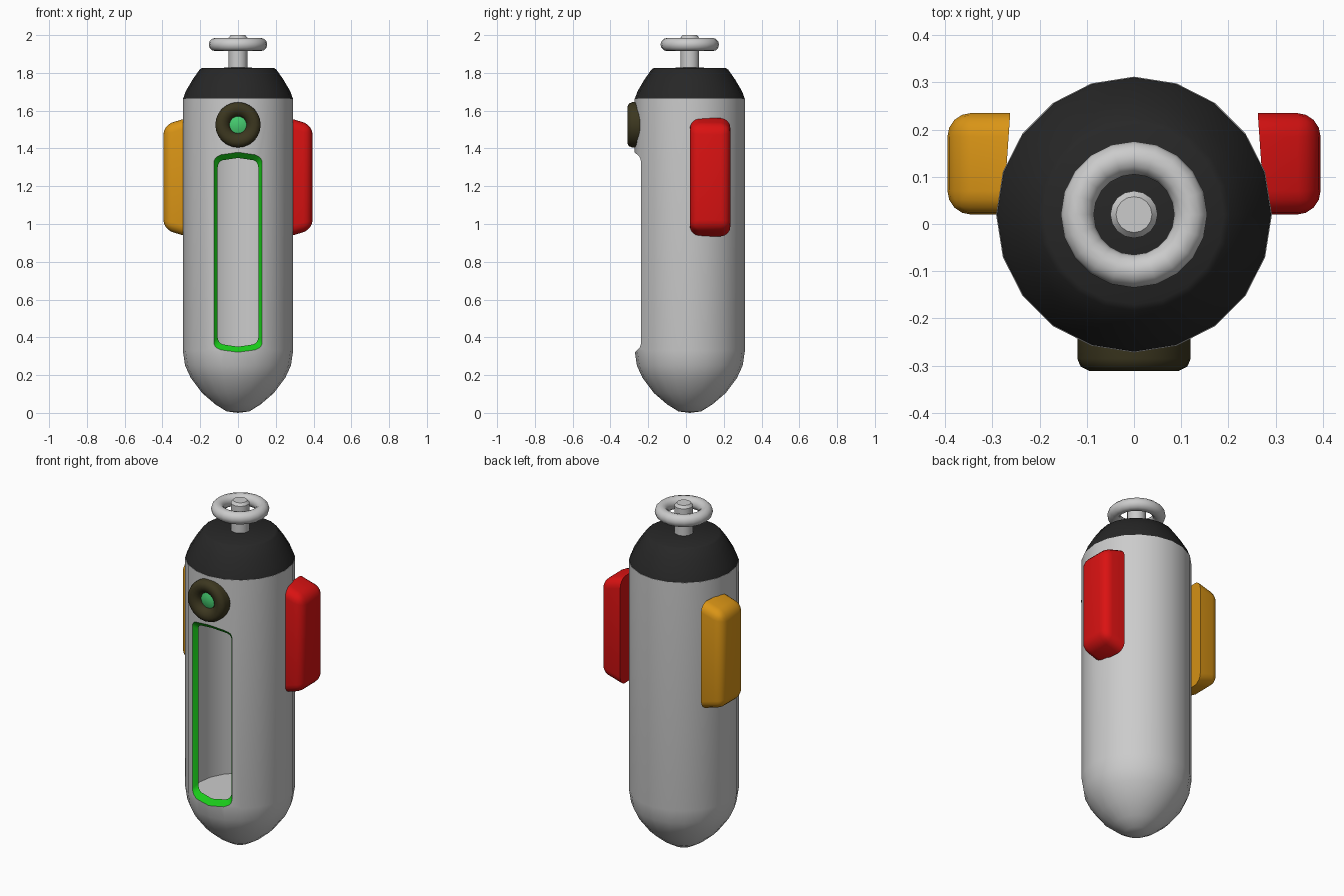
import bpy, bmesh, math
from mathutils import Matrix, Vector

if "Cube" in bpy.data.objects:
    bpy.data.objects.remove(bpy.data.objects["Cube"])

AXIS_Y = 0.02   # the body axis sits slightly behind the origin


def material(name, rgb):
    m = bpy.data.materials.new(name)
    m.diffuse_color = (*rgb, 1)
    m.use_nodes = True
    m.node_tree.nodes["Principled BSDF"].inputs["Base Color"].default_value = m.diffuse_color
    return m


GREY = material("grey", (0.8, 0.8, 0.8))
GREEN = material("bright_green", (0.01, 0.6, 0.01))
BLACK = material("black", (0.02, 0.02, 0.02))
OLIVE = material("dark_olive", (0.045, 0.038, 0.014))
LENS = material("lens_green", (0.06, 0.6, 0.16))
RED = material("red", (0.7, 0.006, 0.006))
AMBER = material("amber", (0.7, 0.3, 0.008))


def finish(name, bm, mats=(), angle=35):
    bmesh.ops.recalc_face_normals(bm, faces=bm.faces)
    mesh = bpy.data.meshes.new(name)
    bm.to_mesh(mesh)
    bm.free()
    for m in mats:
        mesh.materials.append(m)
    ob = bpy.data.objects.new(name, mesh)
    bpy.context.collection.objects.link(ob)
    smooth(ob, angle)
    return ob


def activate(ob):
    bpy.ops.object.select_all(action='DESELECT')
    ob.select_set(True)
    bpy.context.view_layer.objects.active = ob


def smooth(ob, angle):
    activate(ob)
    bpy.ops.object.shade_smooth_by_angle(angle=math.radians(angle))


def lathe(name, profile, mats=(), steps=20, matrix=None, angle=35):
    """Spin (radius, height) points round z, then place the result."""
    bm = bmesh.new()
    vs = [bm.verts.new((r, 0, z)) for r, z in profile]
    es = [bm.edges.new(p) for p in zip(vs, vs[1:])]
    bmesh.ops.spin(bm, geom=vs + es, axis=(0, 0, 1), cent=(0, 0, 0),
                   angle=math.tau, steps=steps, use_duplicate=False)
    bmesh.ops.remove_doubles(bm, verts=bm.verts, dist=1e-4)
    bm.transform(matrix or Matrix.Translation((0, AXIS_Y, 0)))
    return finish(name, bm, mats, angle)


def hexahedron(bottom, top):
    """Box between two four-point loops."""
    bm = bmesh.new()
    a = [bm.verts.new(p) for p in bottom]
    b = [bm.verts.new(p) for p in top]
    bm.faces.new(a)
    bm.faces.new(b)
    for i in range(4):
        j = (i + 1) % 4
        bm.faces.new((a[i], a[j], b[j], b[i]))
    return bm


def subtract(ob, cutter):
    activate(ob)
    mod = ob.modifiers.new("cut", 'BOOLEAN')
    mod.operation = 'DIFFERENCE'
    mod.solver = 'EXACT'
    mod.object = cutter
    bpy.ops.object.modifier_apply(modifier=mod.name)
    bpy.data.objects.remove(cutter)


# Hollow body with a rounded bottom
body = lathe("body", [(0, 0), (0.06, 0.008), (0.12, 0.045), (0.19, 0.105),
                      (0.25, 0.185), (0.28, 0.25), (0.292, 0.33),
                      (0.292, 1.665), (0, 1.665)], (GREY, GREEN))
subtract(body, lathe("cavity_cutter", [(0, 0.28), (0.26, 0.28), (0.26, 1.63), (0, 1.63)],
                     (GREY, GREEN)))


# Front window with sloping green edges
def window_loop(y, x, z0, z1):
    return [(-x, y, z0), (x, y, z0), (x, y, z1), (-x, y, z1)]


bm = hexahedron(window_loop(-0.34, 0.21, 0.256, 1.444), window_loop(-0.2, 0.097, 0.388, 1.312))
sides = [e for e in bm.edges if abs(e.verts[0].co.y - e.verts[1].co.y) > 0.1]
bmesh.ops.bevel(bm, geom=sides, offset=0.02, segments=3, profile=0.5, affect='EDGES')
for f in bm.faces:
    f.material_index = 1
subtract(body, finish("window_cutter", bm, (GREY, GREEN)))
smooth(body, 35)

# Black shoulder cap
lathe("top_cap", [(0, 1.66), (0.292, 1.66), (0.277, 1.702), (0.24, 1.765), (0.203, 1.818),
                  (0.19, 1.826), (0, 1.828)], (BLACK,), angle=45)

# Valve stem and ring
lathe("valve_stem", [(0, 1.8), (0.05, 1.8), (0.05, 1.985), (0.038, 2.0), (0, 2.0)], steps=16)
ring = [(0.12 + 0.035 * math.cos(t * math.tau / 12), 1.95 + 0.035 * math.sin(t * math.tau / 12))
        for t in range(13)]
lathe("valve_ring", ring, steps=20)

# Round front lens: heights run towards the front
to_front = Matrix.Translation((0, 0, 1.525)) @ Matrix.Rotation(math.pi / 2, 4, 'X')
lathe("lens_housing", [(0, 0.2), (0.12, 0.2), (0.12, 0.285), (0.113, 0.302), (0.095, 0.311),
                       (0.075, 0.309), (0.055, 0.298), (0.045, 0.28), (0.045, 0.265), (0, 0.265)],
      (OLIVE,), steps=24, matrix=to_front, angle=45)
lathe("lens", [(0, 0.25), (0.045, 0.25), (0.045, 0.277), (0.025, 0.284), (0, 0.286)],
      (LENS,), steps=24, matrix=to_front)

# Side pods: tapered boxes with rounded outer edges
for name, s, mat in (("right_pod", 1, RED), ("left_pod", -1, AMBER)):
    y0, y1 = 0.02, 0.235
    inner = [(s * 0.277, y0, 0.935), (s * 0.262, y1, 0.935),
             (s * 0.262, y1, 1.56), (s * 0.277, y0, 1.56)]
    outer = [(s * 0.395, y0, 0.972), (s * 0.395, y1, 0.972),
             (s * 0.395, y1, 1.523), (s * 0.395, y0, 1.523)]
    bm = hexahedron(inner, outer)
    edges = [e for e in bm.edges if max(abs(v.co.x) for v in e.verts) > 0.39]
    bmesh.ops.bevel(bm, geom=edges, offset=0.05, segments=4, profile=0.5, affect='EDGES')
    finish(name, bm, (mat,), 40)
